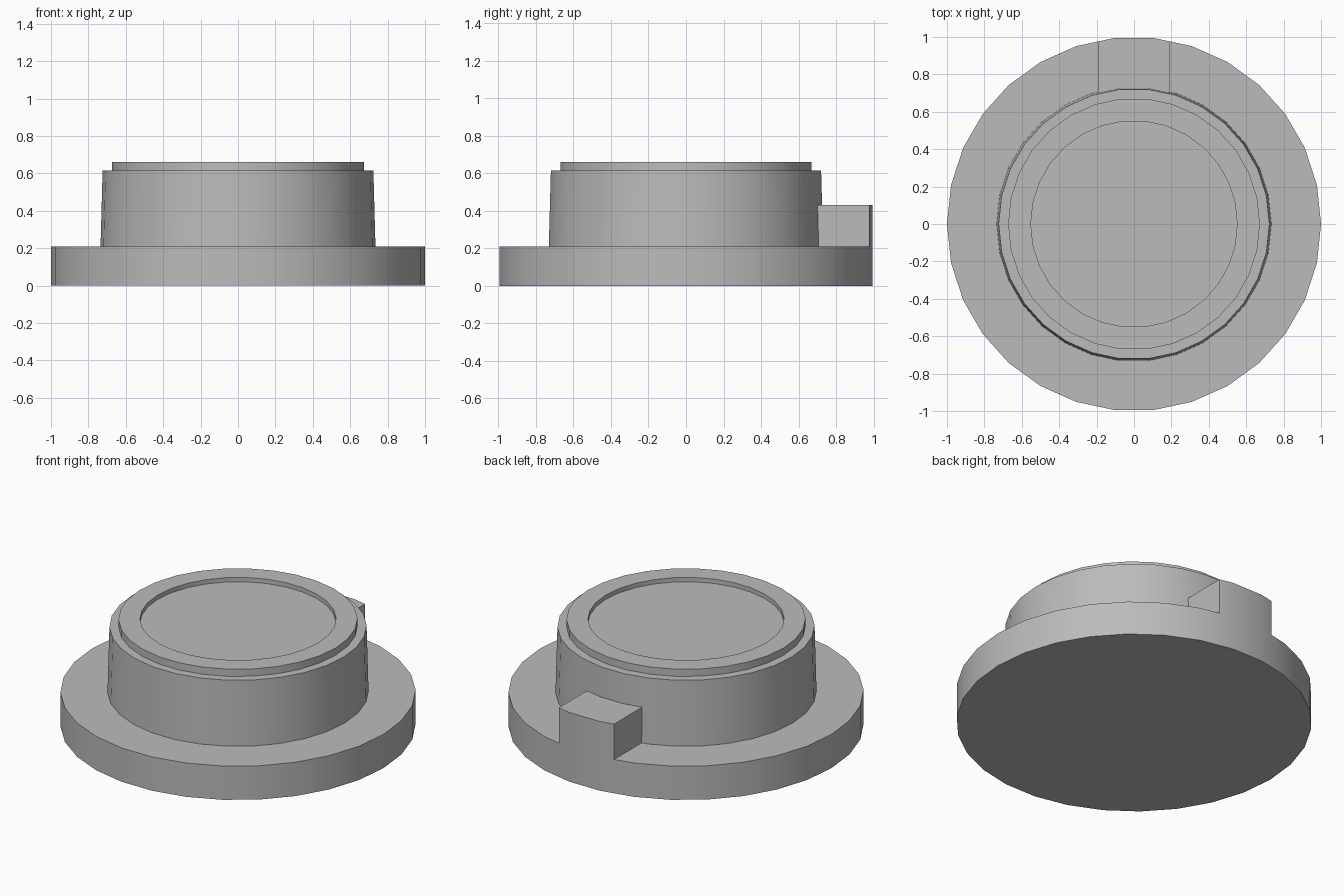
import bpy
import bmesh
from math import cos, sin, pi

SIDES = 30
BASE_TOP = 0.21

cube = bpy.data.objects.get("Cube")
if cube:
    bpy.data.objects.remove(cube, do_unlink=True)

grey = bpy.data.materials.new("plain grey")
grey.use_nodes = True
grey.diffuse_color = (0.5, 0.5, 0.5, 1)
grey.node_tree.nodes["Principled BSDF"].inputs["Base Color"].default_value = (0.5, 0.5, 0.5, 1)


def finish(name, bm):
    """Turn a bmesh into a smooth shaded object with sharp edges."""
    bmesh.ops.recalc_face_normals(bm, faces=bm.faces)
    mesh = bpy.data.meshes.new(name)
    bm.to_mesh(mesh)
    bm.free()
    mesh.materials.append(grey)
    obj = bpy.data.objects.new(name, mesh)
    bpy.context.collection.objects.link(obj)
    bpy.ops.object.select_all(action='DESELECT')
    obj.select_set(True)
    bpy.context.view_layer.objects.active = obj
    bpy.ops.object.shade_smooth_by_angle(angle=pi / 6)
    return obj


def rim_point(radius, index):
    angle = 2 * pi * index / SIDES
    return radius * cos(angle), radius * sin(angle)


def lathe(name, profile):
    """Revolve (radius, height) pairs and cap both ends."""
    bm = bmesh.new()
    rings = [[bm.verts.new((*rim_point(r, i), z)) for i in range(SIDES)] for r, z in profile]
    for low, high in zip(rings, rings[1:]):
        for i in range(SIDES):
            j = (i + 1) % SIDES
            bm.faces.new((low[i], low[j], high[j], high[i]))
    bm.faces.new(rings[0])
    bm.faces.new(rings[-1])
    return finish(name, bm)


# Flange, tapered body, stepped lip and shallow top recess
lathe("flanged_body", [
    (1.0, 0), (1.0, BASE_TOP),
    (0.735, BASE_TOP), (0.724, 0.615),
    (0.673, 0.615), (0.673, 0.66),
    (0.552, 0.66), (0.552, 0.633),
])

# Locating tab: its outer face follows the flange rim, its inner end sits in the body
half = 0.19
near, far = rim_point(1, 7), rim_point(1, 6)
t = (half - near[0]) / (far[0] - near[0])
edge_y = near[1] + t * (far[1] - near[1])
outline = [(half, 0.68), (half, edge_y), near]
outline += [(-x, y) for x, y in reversed(outline)]

bm = bmesh.new()
floor = bm.faces.new([bm.verts.new((x, y, BASE_TOP)) for x, y in outline])
top = bmesh.ops.extrude_face_region(bm, geom=[floor], use_keep_orig=True)["geom"]
bmesh.ops.translate(bm, vec=(0, 0, 0.22),
                    verts=[v for v in top if isinstance(v, bmesh.types.BMVert)])
finish("locating_tab", bm)
